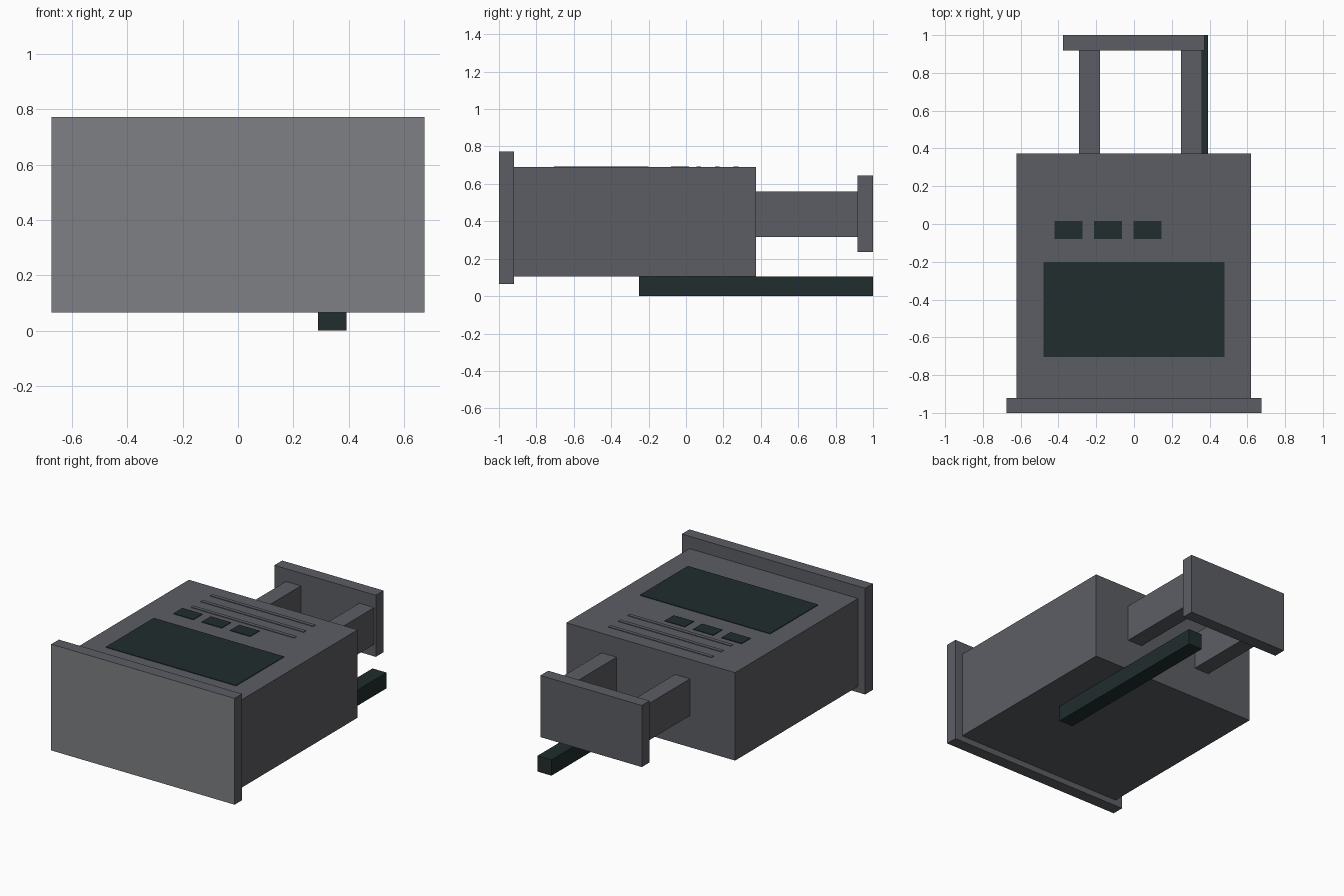
import bpy
import bmesh

if "Cube" in bpy.data.objects:
    bpy.data.objects.remove(bpy.data.objects["Cube"])


def material(name, rgb):
    m = bpy.data.materials.new(name)
    m.diffuse_color = (*rgb, 1.0)
    m.use_nodes = True
    m.node_tree.nodes["Principled BSDF"].inputs["Base Color"].default_value = m.diffuse_color
    return m


GREY = material("casing_grey", (0.107, 0.111, 0.127))
LIGHT = material("front_light_grey", (0.209, 0.216, 0.227))
DARK = material("dark_green_black", (0.0152, 0.0262, 0.0262))


def box(name, x, y, z, *mats):
    """Box from (min, max) ranges; the first material covers all faces."""
    bm = bmesh.new()
    bmesh.ops.create_cube(bm, size=1)
    for v in bm.verts:
        v.co = [r[0] + (c + 0.5) * (r[1] - r[0]) for c, r in zip(v.co, (x, y, z))]
    bm.normal_update()
    mesh = bpy.data.meshes.new(name)
    bm.to_mesh(mesh)
    bm.free()
    for m in mats:
        mesh.materials.append(m)
    ob = bpy.data.objects.new(name, mesh)
    bpy.context.collection.objects.link(ob)
    return ob


TOP = 0.69

# Front plate: its outward face is a lighter grey
plate = box("front_plate", (-0.675, 0.675), (-1, -0.92), (0.065, 0.772), GREY, LIGHT)
for p in plate.data.polygons:
    if p.normal.y < -0.9:
        p.material_index = 1

# Main casing
box("casing", (-0.623, 0.62), (-0.92, 0.373), (0.105, TOP), GREY)

# Rear handle: two arms and an end plate
for side, x0 in (("left", -0.29), ("right", 0.25)):
    box(f"handle_arm_{side}", (x0, x0 + 0.11), (0.37, 0.92), (0.315, 0.56), GREY)
box("handle_end_plate", (-0.375, 0.372), (0.918, 1), (0.235, 0.645), GREY)

# Long bar under the casing
box("under_bar", (0.29, 0.393), (-0.25, 1), (0, 0.105), DARK)

# Large top panel and three small ones
box("top_panel", (-0.48, 0.48), (-0.705, -0.2), (TOP, TOP + 0.004), DARK)
for i in range(3):
    x0 = -0.42 + i * 0.209
    box(f"small_panel_{i + 1}", (x0, x0 + 0.148), (-0.08, 0.015),
        (TOP, TOP + 0.004), DARK)

# Three thin raised ribs behind the small panels
for i in range(3):
    y0 = 0.055 + i * 0.1
    box(f"top_rib_{i + 1}", (-0.385, 0.375), (y0, y0 + 0.025),
        (TOP, TOP + 0.004), GREY)
